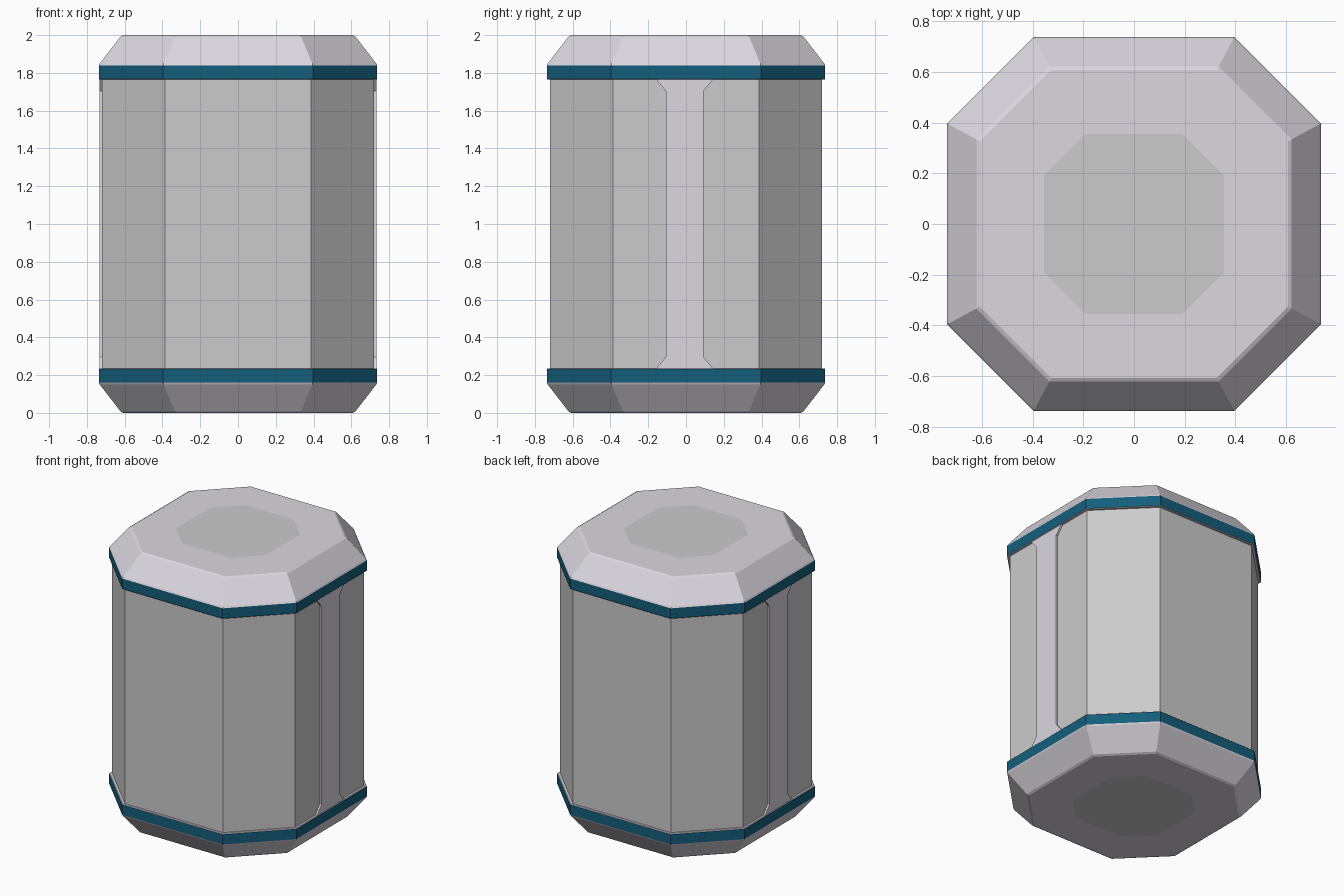
import bpy, bmesh

if "Cube" in bpy.data.objects:
    bpy.data.objects.remove(bpy.data.objects["Cube"])


def material(name, rgb):
    m = bpy.data.materials.new(name)
    m.diffuse_color = (*rgb, 1)
    m.use_nodes = True
    m.node_tree.nodes["Principled BSDF"].inputs["Base Color"].default_value = m.diffuse_color
    return m


GREY = material("plain_grey", (0.8, 0.8, 0.8))
CAP = material("cool_grey", (0.71, 0.68, 0.74))
TEAL = material("teal", (0.007, 0.112, 0.198))


def finish(name, bm, mats):
    bmesh.ops.recalc_face_normals(bm, faces=bm.faces[:])
    me = bpy.data.meshes.new(name)
    bm.to_mesh(me)
    bm.free()
    for m in mats:
        me.materials.append(m)
    ob = bpy.data.objects.new(name, me)
    bpy.context.collection.objects.link(ob)
    return ob


def octagon(r):
    # square with cut corners
    c = r * 0.537
    return [(r, -c), (r, c), (c, r), (-c, r), (-r, c), (-r, -c), (-c, -r), (c, -r)]


def stack(name, profile, mats, slots, start=0, end=0, flip=False):
    # joins octagon rings of (radius, height); slots = material per segment
    bm = bmesh.new()
    rings = [[bm.verts.new((x, y, 2 - z if flip else z)) for x, y in octagon(r)]
             for r, z in profile]
    for a, b, slot in zip(rings, rings[1:], slots):
        for i in range(8):
            j = (i + 1) % 8
            bm.faces.new((a[i], a[j], b[j], b[i])).material_index = slot
    bm.faces.new(rings[0]).material_index = start
    bm.faces.new(rings[-1]).material_index = end
    return finish(name, bm, mats)


# main drum
stack("body", [(0.72, 0.2), (0.72, 1.8)], [GREY], [0])

# end caps: flat centre panel, sloped rim with softened edges, teal band, ledge
cap_profile = [(0.355, 0), (0.608, 0), (0.622, 0.008), (0.732, 0.150),
               (0.737, 0.160), (0.737, 0.232), (0.733, 0.236), (0.70, 0.236)]
cap_slots = [1, 1, 1, 1, 2, 1, 1]
for name, flip in (("bottom_cap", False), ("top_cap", True)):
    stack(name, cap_profile, [GREY, CAP, TEAL], cap_slots, 0, 1, flip)

# raised side rails, flared at both ends
half = [(0.15, 0.225), (0.15, 0.236), (0.10, 0.295)]
right = half + [(y, 2 - z) for y, z in reversed(half)]
outline = right + [(-y, z) for y, z in reversed(right)]
for name, side in (("right_rail", 1), ("left_rail", -1)):
    bm = bmesh.new()
    inner, outer = [[bm.verts.new((side * x, side * (y - 0.007), z)) for y, z in outline]
                    for x in (0.70, 0.733)]
    bm.faces.new(inner)
    bm.faces.new(outer)
    n = len(outline)
    for i in range(n):
        j = (i + 1) % n
        bm.faces.new((inner[i], inner[j], outer[j], outer[i]))
    finish(name, bm, [CAP])
